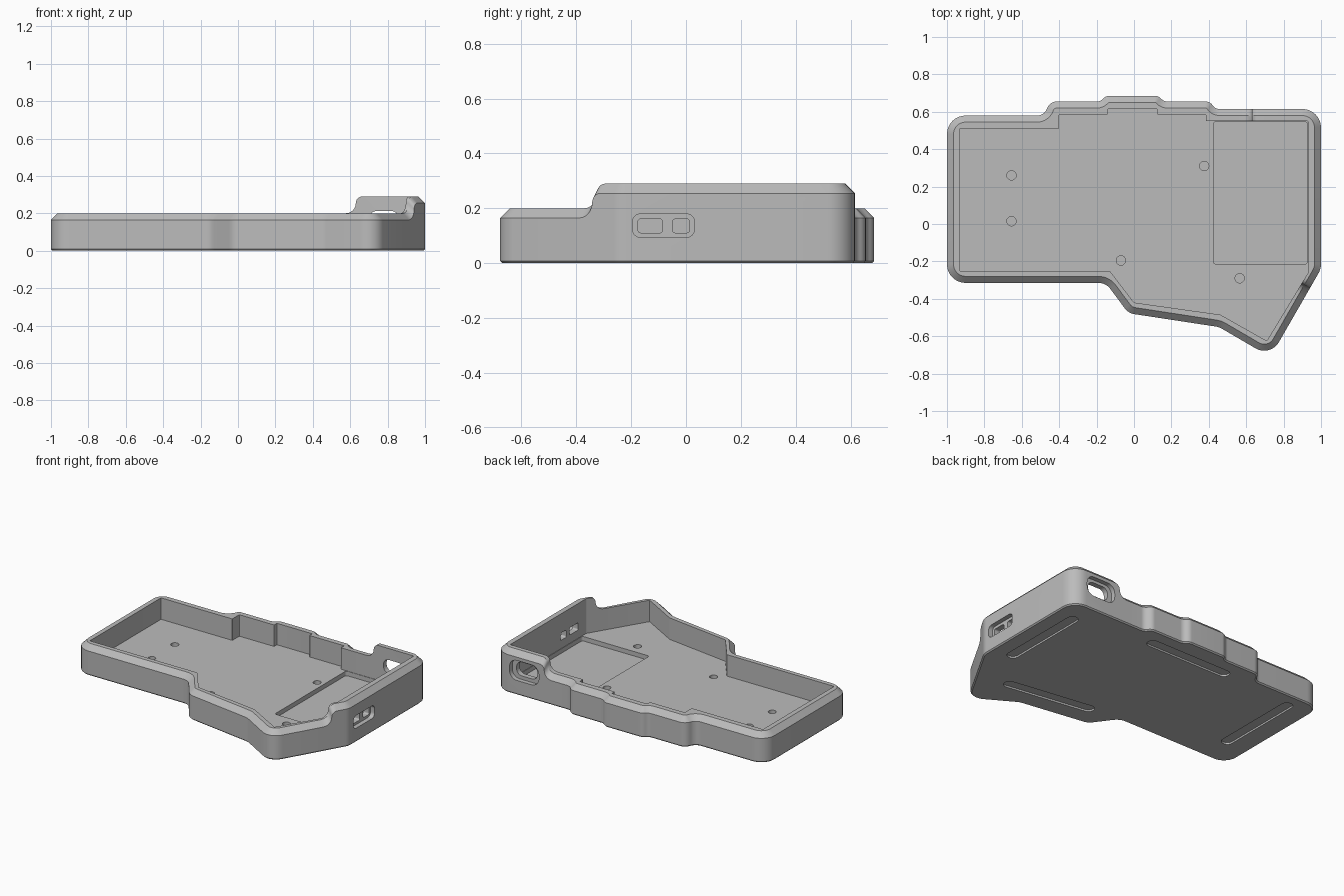
import bpy, bmesh, math
from mathutils import Vector, Matrix

if "Cube" in bpy.data.objects:
    bpy.data.objects.remove(bpy.data.objects["Cube"])

V = Vector
LOW, RAISE, CHAMFER, FLOOR = 0.20, 0.09, 0.035, 0.055
SEG = 8

# Outer corners (x, y, radius), clockwise from back left
outer = [(-1, .58, .1), (-.48, .58, .055), (-.45, .655, .055), (-.18, .655, .045),
         (-.15, .685, .045), (.13, .685, .045), (.16, .655, .045), (.405, .655, .045),
         (.435, .615, .045), (1, .615, .1), (1, -.24, .1), (.729, -.711, .09),
         (.455, -.551, .1), (-.03, -.477, .08), (-.15, -.315, .08), (-1, -.315, .1)]
# Matching corners of the cavity
cavity = [(-.933, .51), (-.4, .51), (-.4, .585), (-.14, .585), (-.14, .615), (.125, .615),
          (.125, .585), (.385, .585), (.385, .55), (.93, .55), (.93, -.262), (.71, -.625),
          (.462, -.485), (0, -.42), (-.13, -.25), (-.933, -.25)]
inner = [(x, y, .004) for x, y in cavity]
N = len(outer)


def inset(corners, d):
    """Offset a clockwise outline inwards, keeping the arcs concentric."""
    res = []
    for i, (x, y, r) in enumerate(corners):
        p, a, b = V((x, y)), V(corners[i - 1][:2]), V(corners[(i + 1) % N][:2])
        u, w = (p - a).normalized(), (b - p).normalized()
        n1, n2 = V((u.y, -u.x)), V((w.y, -w.x))
        q = p + (n1 + n2) * d / (1 + n1.dot(n2))
        convex = u.x * w.y - u.y * w.x < 0
        res.append((q.x, q.y, r - d if convex else r + d))
    return res


# Step profile along the wall: (distance, rise)
quarter = [math.pi / 2 * k / 6 for k in range(7)]
step = [(.055 * math.sin(a), .055 * (1 - math.cos(a))) for a in quarter]
step += [(.055 + .035 * (1 - math.cos(a)), .055 + .035 * math.sin(a)) for a in quarter[1:]]
back_step = [(V((.575 + s, .615)), h) for s, h in step]
start, along = V((.914, -.39)), V((.5, .866))
side_step = [(start + along * s, h) for s, h in reversed(step)]
extras = {9: back_step, 11: side_step}   # inserted before these corners


def ring(corners):
    """Rounded outline with the step points; returns (point, wall height)."""
    pts = []
    for i, (x, y, r) in enumerate(corners):
        p, a, b = V((x, y)), V(corners[i - 1][:2]), V(corners[(i + 1) % N][:2])
        u, w = (a - p).normalized(), (b - p).normalized()
        e = (p - a).normalized()
        for q, h in extras.get(i, []):
            pts.append((a + e * (q - a).dot(e), LOW + h))
        half = u.angle(w) / 2
        t = r / math.tan(half)
        c = p + (u + w).normalized() * r / math.sin(half)
        v0, v1 = p + u * t - c, p + w * t - c
        sweep = math.pi - 2 * half
        sign = 1 if v0.x * v1.y - v0.y * v1.x > 0 else -1
        high = LOW + (RAISE if i in (9, 10) else 0)
        for k in range(SEG + 1):
            pts.append((c + Matrix.Rotation(sign * sweep * k / SEG, 2) @ v0, high))
    return pts


def finish(name, bm):
    bmesh.ops.recalc_face_normals(bm, faces=bm.faces)
    me = bpy.data.meshes.new(name)
    bm.to_mesh(me)
    bm.free()
    ob = bpy.data.objects.new(name, me)
    bpy.context.collection.objects.link(ob)
    return ob


# Case shell: rings from underside, over the chamfered rim, down to the floor
out, rim, cav = ring(outer), ring(inset(outer, CHAMFER)), ring(inner)
levels = [[(p, 0) for p, h in ring(inset(outer, .008))],
          [(p, .008) for p, h in out],
          [(p, h - CHAMFER) for p, h in out],
          rim, cav, [(p, FLOOR) for p, h in cav]]
bm = bmesh.new()
loops = [[bm.verts.new((p.x, p.y, z)) for p, z in lv] for lv in levels]
for la, lb in zip(loops, loops[1:]):
    for i in range(len(la)):
        j = (i + 1) % len(la)
        bm.faces.new((la[i], la[j], lb[j], lb[i]))
bm.faces.new(loops[0])
bm.faces.new(loops[-1])
case = finish("case", bm)

mat = bpy.data.materials.new("grey plastic")
mat.diffuse_color = (.5, .5, .5, 1)
mat.use_nodes = True
mat.node_tree.nodes["Principled BSDF"].inputs["Base Color"].default_value = mat.diffuse_color
case.data.materials.append(mat)


def cut(center, size, radius, turn=Matrix()):
    """Subtract a rounded-rectangle prism; its depth runs along local z."""
    w, h, d = size
    bm = bmesh.new()
    vs = []
    for k, (sx, sy) in enumerate([(1, 1), (-1, 1), (-1, -1), (1, -1)]):
        for s in range(SEG + 1):
            a = math.pi / 2 * (k + s / SEG)
            vs.append(bm.verts.new((sx * (w / 2 - radius) + radius * math.cos(a),
                                    sy * (h / 2 - radius) + radius * math.sin(a), -d / 2)))
    bmesh.ops.remove_doubles(bm, verts=vs, dist=1e-5)
    f = bm.faces.new([v for v in vs if v.is_valid])
    top = bmesh.ops.extrude_face_region(bm, geom=[f])["geom"]
    bmesh.ops.translate(bm, vec=(0, 0, d), verts=[g for g in top if isinstance(g, bmesh.types.BMVert)])
    bmesh.ops.transform(bm, matrix=Matrix.Translation(center) @ turn, verts=bm.verts)
    tool = finish("cutter", bm)
    tool.hide_render = True
    mod = case.modifiers.new("cut", "BOOLEAN")
    mod.operation, mod.solver, mod.object = "DIFFERENCE", "EXACT", tool
    bpy.context.view_layer.objects.active = case
    bpy.ops.object.modifier_apply(modifier=mod.name)
    bpy.data.objects.remove(tool)


# Battery pocket in the floor
cut((.676, .166, .075), (.502, .762, .10), .015)
# Blind screw holes
for x, y in [(-.655, .26), (-.655, .015), (-.07, -.195), (.375, .31), (.565, -.29)]:
    cut((x, y, .055), (.05, .05, .06), .0249)
# Shallow foot slots underneath
for x, y, ang in [(.86, .155, 90), (-.825, .19, 90), (.01, .53, 0), (.365, -.375, -8.5)]:
    cut((x, y, 0), (.64, .075, .024), .037, Matrix.Rotation(math.radians(ang), 4, "Z"))
# Side switch recess and its two windows (local x -> y, local y -> z)
side = Matrix(((0, 0, 1, 0), (1, 0, 0, 0), (0, 1, 0, 0), (0, 0, 0, 1)))
cut((1, -.082, .137), (.226, .086, .06), .03, side)
cut((.96, -.13, .136), (.09, .05, .14), .01, side)
cut((.96, -.018, .136), (.062, .05, .14), .01, side)
# Back connector recess and opening
back = Matrix.Rotation(math.radians(90), 4, "X")
cut((.78, .615, .165), (.22, .135, .06), .055, back)
cut((.78, .58, .167), (.155, .092, .14), .04, back)

# Smooth the rounded corners, keep the edges crisp
case.select_set(True)
bpy.context.view_layer.objects.active = case
bpy.ops.object.shade_smooth_by_angle(angle=math.radians(25))
